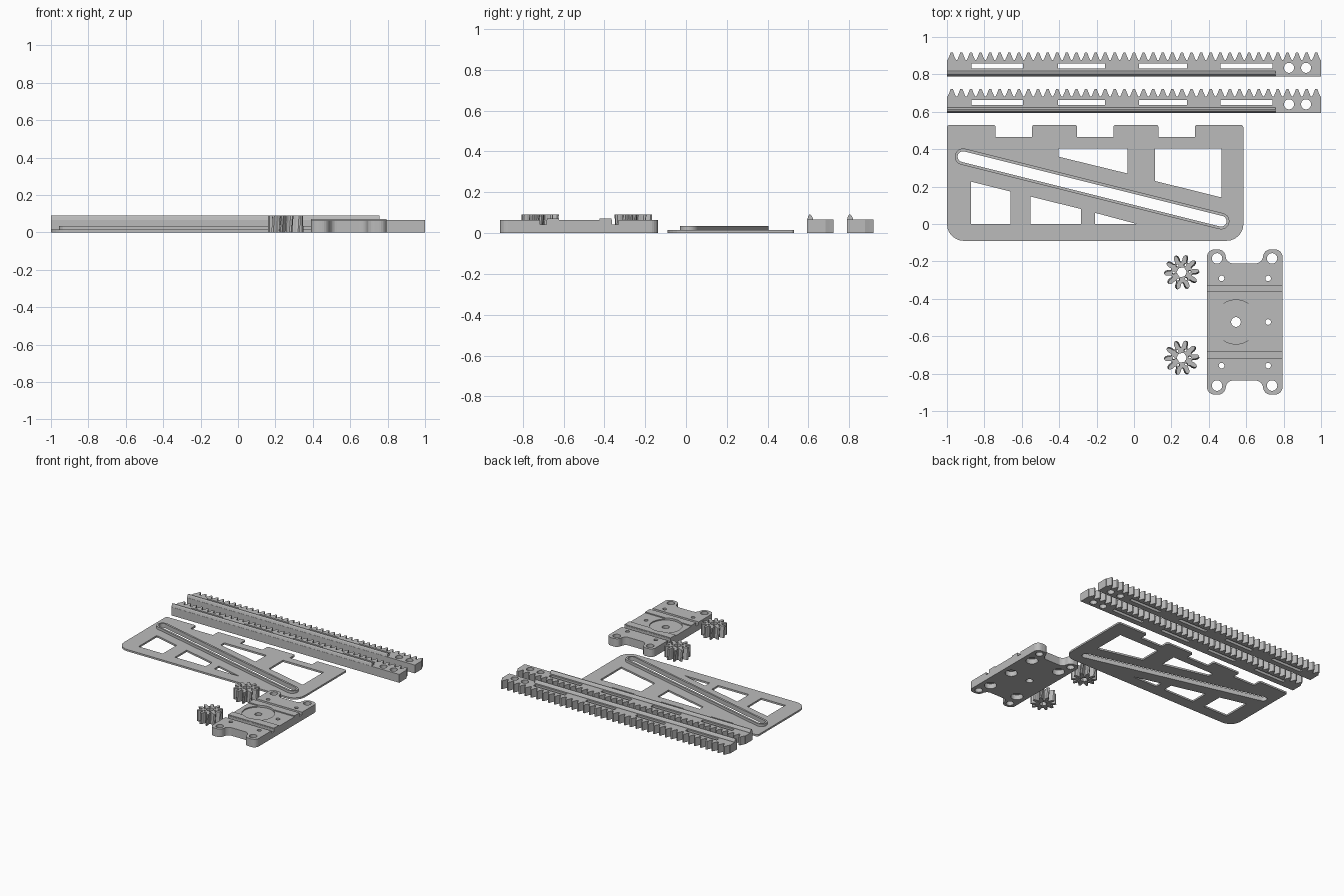
import bpy, bmesh, math
from mathutils import Vector, Matrix

cube = bpy.data.objects.get("Cube")
if cube:
    bpy.data.objects.remove(cube, do_unlink=True)

grey = bpy.data.materials.new("plain_grey")
grey.use_nodes = True
grey.diffuse_color = (0.5, 0.5, 0.5, 1)
grey.node_tree.nodes["Principled BSDF"].inputs["Base Color"].default_value = (0.5, 0.5, 0.5, 1)


def circle(x, y, r, n=32):
    return [(x + r * math.cos(math.tau * i / n), y + r * math.sin(math.tau * i / n)) for i in range(n)]


def box(x0, x1, y0, y1):
    return [(x0, y0), (x1, y0), (x1, y1), (x0, y1)]


def fillet(corners, steps=6):
    """Round each (x, y, radius) corner with an arc."""
    out = []
    for i, (x, y, r) in enumerate(corners):
        p = Vector((x, y))
        a = (Vector(corners[i - 1][:2]) - p).normalized()
        b = (Vector(corners[(i + 1) % len(corners)][:2]) - p).normalized()
        if not r:
            out.append((x, y))
            continue
        half = a.angle(b) / 2
        centre = p + (a + b).normalized() * r / math.sin(half)
        start = p + a * r / math.tan(half) - centre
        end = p + b * r / math.tan(half) - centre
        sweep = start.angle_signed(end)
        for k in range(steps + 1):
            v = Matrix.Rotation(-sweep * k / steps, 2) @ start
            out.append(tuple(centre + v))
    return out


def stadium(a, b, r, n=12):
    """Closed outline of a slot with round ends."""
    d = Vector(b) - Vector(a)
    ang = math.atan2(d.y, d.x)
    pts = []
    for c, off in ((b, -math.pi / 2), (a, math.pi / 2)):
        for i in range(n + 1):
            t = ang + off + math.pi * i / n
            pts.append((c[0] + r * math.cos(t), c[1] + r * math.sin(t)))
    return pts


def prism(name, loops, z0, z1):
    """Extrude an outline (first loop) with holes (other loops)."""
    cu = bpy.data.curves.new(name, "CURVE")
    cu.dimensions = "2D"
    cu.fill_mode = "BOTH"
    cu.extrude = (z1 - z0) / 2
    for loop in loops:
        s = cu.splines.new("POLY")
        s.points.add(len(loop) - 1)
        for pt, (x, y) in zip(s.points, loop):
            pt.co = (x, y, 0, 1)
        s.use_cyclic_u = True
    tmp = bpy.data.objects.new(name, cu)
    bpy.context.collection.objects.link(tmp)
    me = bpy.data.meshes.new_from_object(tmp.evaluated_get(bpy.context.evaluated_depsgraph_get()))
    bpy.data.objects.remove(tmp)
    bm = bmesh.new()
    bm.from_mesh(me)
    bmesh.ops.remove_doubles(bm, verts=bm.verts, dist=1e-5)
    bmesh.ops.translate(bm, verts=bm.verts, vec=(0, 0, (z0 + z1) / 2))
    bmesh.ops.recalc_face_normals(bm, faces=bm.faces)
    bm.to_mesh(me)
    bm.free()
    me.materials.clear()
    me.materials.append(grey)
    for p in me.polygons:
        p.use_smooth = False
        p.material_index = 0
    ob = bpy.data.objects.new(name, me)
    bpy.context.collection.objects.link(ob)
    return ob


def cut(target, cutter):
    m = target.modifiers.new("cut", "BOOLEAN")
    m.operation = "DIFFERENCE"
    m.solver = "EXACT"
    m.object = cutter
    cutter.hide_render = True
    cutter.hide_viewport = True
    cutter.display_type = "WIRE"


# Two toothed racks, each with slots, end holes and a guide ridge
def rack(label, y):
    count = 39
    pitch = 2 / count
    edge = []
    for i in range(count):
        x = 1 - i * pitch
        for f, h in ((0, 0.09), (0.08, 0.09), (0.25, 0.11), (0.4, 0.13),
                     (0.6, 0.13), (0.75, 0.11), (0.92, 0.09)):
            edge.append((x - f * pitch, y + h))
    outline = [(-1, y), (1, y)] + edge + [(-1, y + 0.09)]
    holes = [box(a, b, y + 0.044, y + 0.071) for a, b in
             ((-0.87, -0.594), (-0.407, -0.155), (0.027, 0.283), (0.462, 0.74))]
    holes += [circle(x, y + 0.047, 0.027) for x in (0.829, 0.92)]
    prism(label + "_rack", [outline] + holes, 0, 0.066)
    # Ridge profile is drawn flat, then turned to run along x
    profile = [(0.001, 0.064), (0.03, 0.064), (0.03, 0.071), (0.024, 0.083),
               (0.018, 0.09), (0.011, 0.09), (0.006, 0.083)]
    ridge = prism(label + "_rack_ridge", [profile], -1, 0.757)
    ridge.data.transform(Matrix(((0, 0, 1, 0), (1, 0, 0, y), (0, 1, 0, 0), (0, 0, 0, 1))))


rack("back", 0.788)
rack("front", 0.593)

# Thin plate with notched back edge, windows and a diagonal slot
corners = [(-1, -0.09, 0.09), (0.585, -0.09, 0.09), (0.585, 0.53, 0.015)]
for a, b in ((0.325, 0.13), (-0.11, -0.305), (-0.545, -0.74)):
    corners += [(a, 0.53, 0.012), (a, 0.465, 0), (b, 0.465, 0), (b, 0.53, 0.012)]
corners.append((-1, 0.53, 0.015))
windows = [
    [(-0.872, 0), (-0.66, 0), (-0.66, 0.174), (-0.872, 0.227)],
    [(-0.553, 0), (-0.283, 0), (-0.283, 0.08), (-0.553, 0.147)],
    [(-0.209, 0), (0.015, 0), (-0.209, 0.06)],
    [(-0.404, 0.36), (-0.035, 0.27), (-0.035, 0.404), (-0.404, 0.404)],
    [(0.112, 0.23), (0.468, 0.142), (0.468, 0.404), (0.112, 0.404)],
]
ends = ((-0.914, 0.36), (0.466, 0.015))
slot = stadium(*ends, 0.029)
prism("slotted_plate", [fillet(corners), slot] + windows, 0, 0.014)
prism("slot_rim", [stadium(*ends, 0.044), slot], 0.013, 0.034)

# Base block with four ears, grooves, ribs and a round recess
L, R, F, B = 0.39, 0.794, -0.912, -0.136
outline = fillet([
    (L, F, 0.04), (0.49, F, 0.04), (0.49, -0.837, 0.04), (0.69, -0.837, 0.04), (0.69, F, 0.04),
    (R, F, 0.04), (R, B, 0.04), (0.69, B, 0.04), (0.69, -0.211, 0.04), (0.49, -0.211, 0.04),
    (0.49, B, 0.04), (L, B, 0.04)])
screws = [(x, y) for x in (0.468, 0.717) for y in (-0.291, -0.757)] + [(0.717, -0.524)]
holes = [circle(x, y, 0.028) for x in (0.444, 0.738) for y in (-0.184, -0.864)]
holes += [circle(x, y, 0.015, 24) for x, y in screws] + [circle(0.545, -0.524, 0.026)]
base = prism("base_block", [outline] + holes, 0, 0.064)
recess = prism("recess_cutter", [circle(0.545, -0.524, 0.118, 48)], 0.056, 0.1)
cut(base, recess)
for i, (x, y) in enumerate(screws):
    cut(base, prism("counterbore_cutter_%d" % i, [circle(x, y, 0.044)], -0.02, 0.04))
for side, y0, y1, r0, r1 in (("back", -0.362, -0.33, -0.425, -0.364),
                             ("front", -0.716, -0.684, -0.682, -0.622)):
    cut(base, prism(side + "_groove_cutter", [box(L - 0.1, R + 0.1, y0, y1)], 0.043, 0.1))
    rib = prism(side + "_rib", [box(L, R, r0, r1)], 0.063, 0.072)
    cut(rib, recess)


# Two pinion gears with slightly twisted teeth
def gear(label, x, y, teeth=10):
    outline = []
    for i in range(teeth):
        for f, r in ((-0.42, 0.056), (-0.3, 0.062), (-0.25, 0.076), (-0.15, 0.088),
                     (0, 0.094), (0.15, 0.088), (0.25, 0.076), (0.3, 0.062), (0.42, 0.056)):
            t = math.tau * (i + f) / teeth
            outline.append((r * math.cos(t), r * math.sin(t)))
    holes = [circle(0, 0, 0.028, 6)]
    holes += [circle(px, py, 0.007, 10) for px, py in circle(0, 0, 0.043, 6)]
    ob = prism(label + "_gear", [outline] + holes, 0, 0.09)
    for v in ob.data.vertices:
        if v.co.z > 0.05:
            v.co = Matrix.Rotation(math.radians(5), 3, "Z") @ v.co
    ob.location = (x, y, 0)


gear("back", 0.255, -0.258)
gear("front", 0.255, -0.715)
